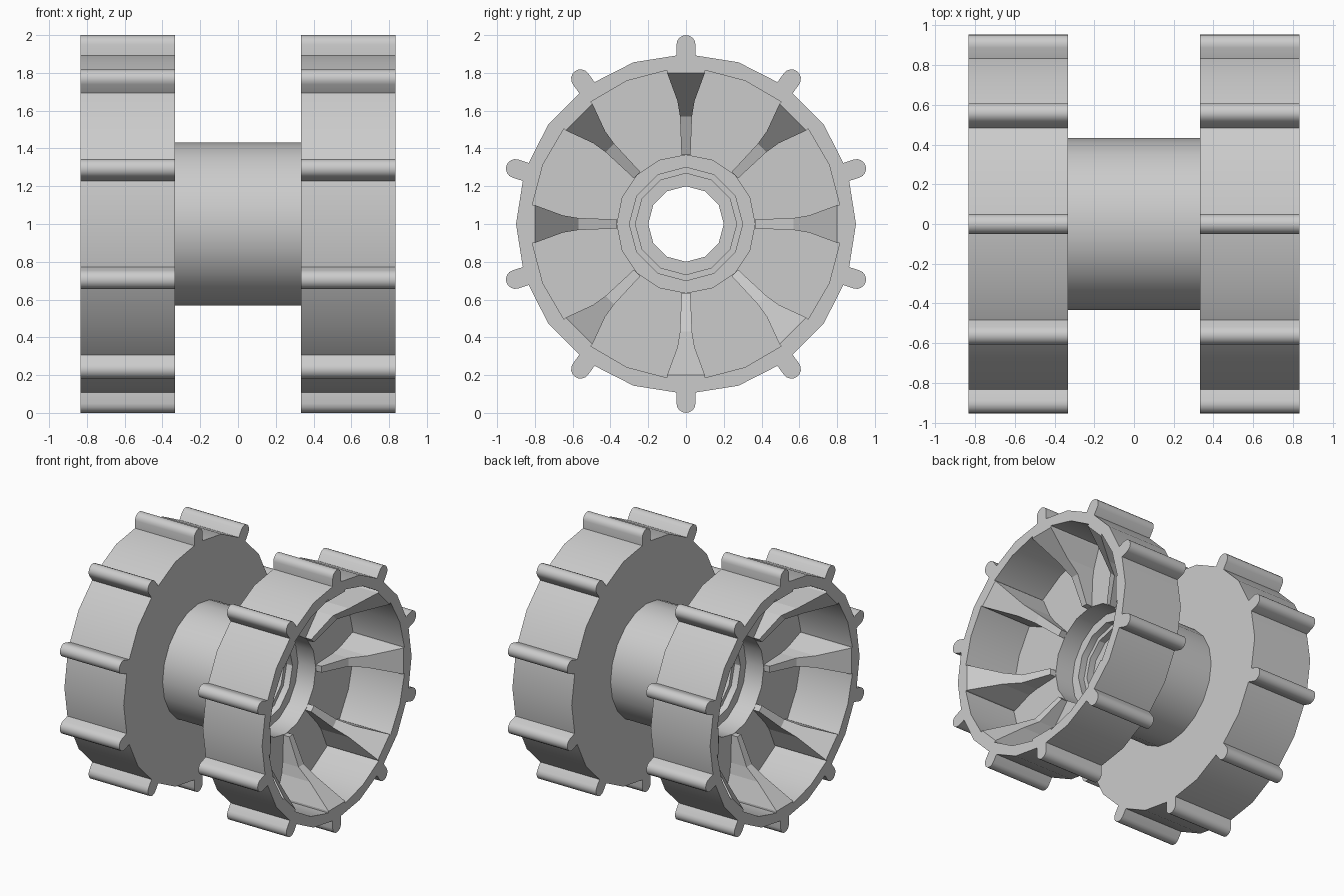
import bpy, bmesh
from math import sin, cos, tan, pi, radians

if "Cube" in bpy.data.objects:
    bpy.data.objects.remove(bpy.data.objects["Cube"])


def polar(r, a):
    # point in the (y, z) plane, angle measured from +z towards +y
    return (r * sin(a), r * cos(a))


def ngon(r, n):
    return [polar(r, 2 * pi * i / n) for i in range(n)]


def finish(bm, name, mirror, smooth):
    bmesh.ops.recalc_face_normals(bm, faces=bm.faces)
    me = bpy.data.meshes.new(name)
    bm.to_mesh(me)
    bm.free()
    ob = bpy.data.objects.new(name, me)
    bpy.context.collection.objects.link(ob)
    ob.location.z = 1
    bpy.ops.object.select_all(action='DESELECT')
    ob.select_set(True)
    bpy.context.view_layer.objects.active = ob
    if smooth:
        bpy.ops.object.shade_smooth_by_angle(angle=radians(30))
    if mirror:
        ob.modifiers.new("mirror", 'MIRROR').use_axis = (True, False, False)
        bpy.ops.object.modifier_apply(modifier="mirror")
    return ob


def slab(name, outer, hole, x0, x1, mirror=False):
    # outline with a hole, extruded along x
    bm = bmesh.new()
    ends = []
    for x in (x0, x1):
        edges = []
        rings = []
        for loop in (outer, hole):
            vs = [bm.verts.new((x, y, z)) for y, z in loop]
            rings.append(vs)
            edges += [bm.edges.new((vs[i - 1], vs[i])) for i in range(len(vs))]
        bmesh.ops.triangle_fill(bm, use_beauty=True, use_dissolve=False, edges=edges,
                                normal=(1, 0, 0))
        ends.append(rings)
    for a, b in zip(*ends):
        for i in range(len(a)):
            bm.faces.new((a[i - 1], a[i], b[i], b[i - 1]))
    return finish(bm, name, mirror, True)


X_IN, X_FLOOR, X_OUT = 0.333, 0.40, 0.833

# Rim outline: 20 sides with ten round-tipped treads on every second corner
outline = []
for k in range(10):
    a = k * pi / 5
    tread = [(-0.05, 0.9 - 0.05 * tan(pi / 20))]
    tread += [(-0.05 * cos(t * pi / 8), 0.95 + 0.05 * sin(t * pi / 8)) for t in range(9)]
    tread += [(0.05, tread[0][1])]
    outline += [(u * cos(a) + v * sin(a), v * cos(a) - u * sin(a)) for u, v in tread]
    outline.append(polar(0.9, a + pi / 10))

# Inner wall: three corners for each of the eight pockets
inner = [polar(0.82, radians(45 * k + d)) for k in range(8) for d in (7, 22.5, 38)]

slab("wheel_rims", outline, inner, X_IN, X_OUT, True)
slab("wheel_back_plates", inner, ngon(0.365, 16), X_IN, X_FLOOR, True)

# Spokes: flared at the rim, ramping down to the hub (radius, half width, depth)
stations = [(0.814, 0.1, 0), (0.80, 0.1, 0), (0.65, 0.045, 0.196),
            (0.57, 0.032, 0.30), (0.365, 0.024, 0.385)]
bm = bmesh.new()
for k in range(8):
    a = k * pi / 4
    rows = []
    for r, w, d in stations:
        row = []
        for u, x in ((-w, X_OUT - d), (w, X_OUT - d), (w, X_FLOOR), (-w, X_FLOOR)):
            row.append(bm.verts.new((x, u * cos(a) + r * sin(a), r * cos(a) - u * sin(a))))
        rows.append(row)
    for p, q in zip(rows, rows[1:]):
        for i in range(4):
            bm.faces.new((p[i - 1], p[i], q[i], q[i - 1]))
    bm.faces.new(rows[0])
    bm.faces.new(rows[-1])
finish(bm, "wheel_spokes", True, False)

# Axle tube, with nested bushings forming the stepped bore
slab("axle", ngon(0.432, 20), ngon(0.365, 16), -X_IN, X_IN)
slab("outer_bushing", ngon(0.38, 16), ngon(0.30, 12), -0.25, 0.25)
slab("middle_bushing", ngon(0.32, 12), ngon(0.268, 12), -0.20, 0.20)
slab("inner_bushing", ngon(0.29, 12), ngon(0.20, 12), -0.15, 0.15)
